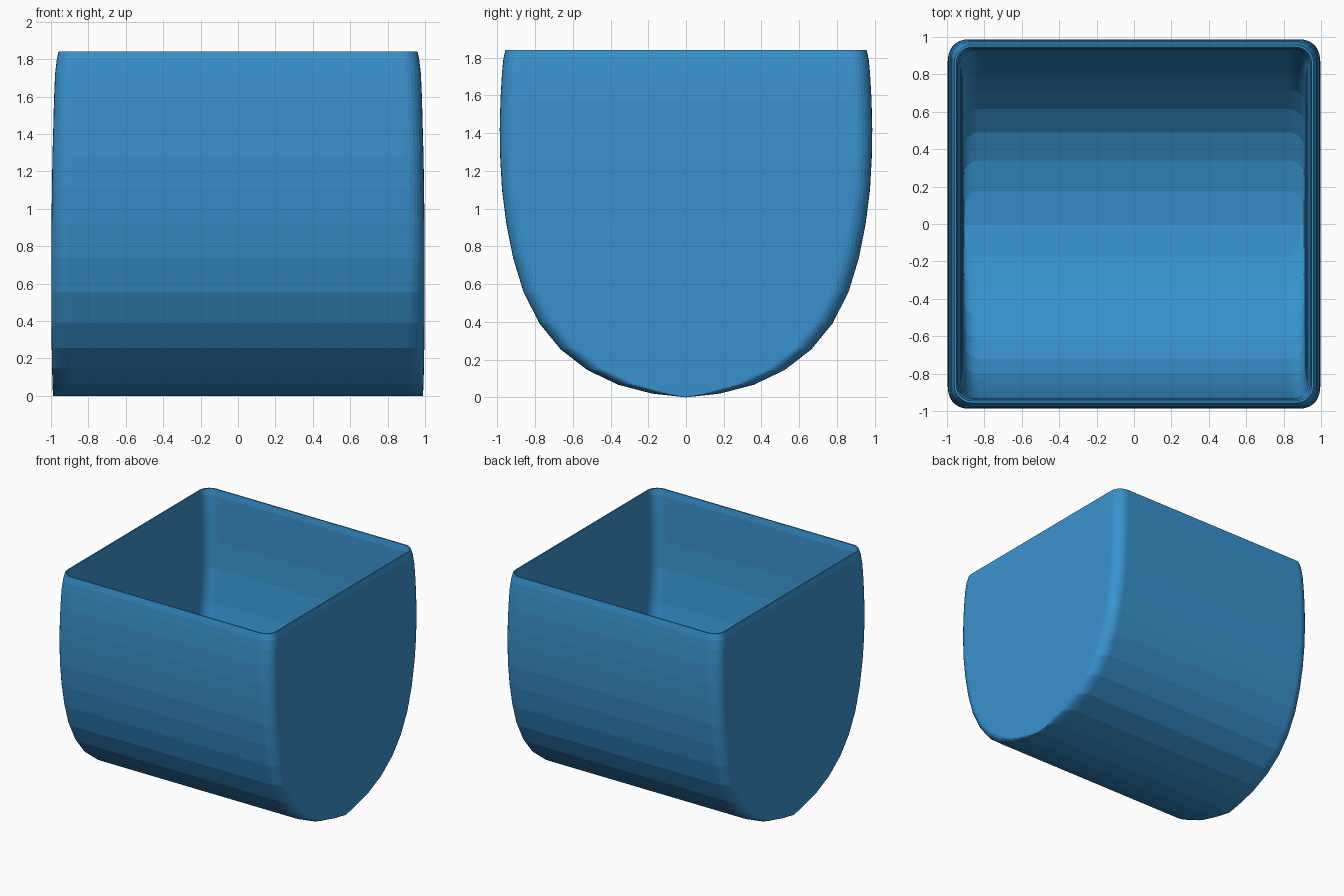
import bpy, bmesh
from math import sin, cos, pi

if "Cube" in bpy.data.objects:
    bpy.data.objects.remove(bpy.data.objects["Cube"])

SEG = 7  # segments per rounded corner

# levels: (half width x, half depth y, height z)
OUTER = [(.99, .18, .02), (.992, .36, .067), (.994, .523, .145), (.996, .665, .255),
         (.997, .775, .39), (.998, .86, .555), (.998, .915, .735), (.997, .952, .92),
         (.995, .975, 1.1), (.992, .985, 1.28), (.988, .987, 1.42), (.984, .983, 1.58),
         (.978, .975, 1.72), (.97, .968, 1.79), (.96, .957, 1.84)]
INNER = [(.95, .946, 1.84), (.942, .938, 1.79), (.932, .934, 1.65), (.925, .93, 1.42),
         (.92, .92, 1.2), (.916, .885, .93), (.915, .85, .755), (.914, .8, .59),
         (.913, .72, .435), (.912, .615, .31), (.911, .49, .21), (.911, .34, .138),
         (.91, .175, .095)]


def ring(bm, hx, hy, z, radius):
    """Rounded rectangle of vertices at height z."""
    r = min(radius, hy * .5)
    verts = []
    for k, (sx, sy) in enumerate([(1, 1), (-1, 1), (-1, -1), (1, -1)]):
        for i in range(SEG + 1):
            a = (k + i / SEG) * pi / 2
            verts.append(bm.verts.new((sx * (hx - r) + r * cos(a),
                                       sy * (hy - r) + r * sin(a), z)))
    return verts


def bridge(bm, a, b):
    n = len(a)
    for i in range(n):
        bm.faces.new((a[i], a[(i + 1) % n], b[(i + 1) % n], b[i]))


bm = bmesh.new()
# keel lines close the round bottom outside and inside
rings = [ring(bm, .988, 0, 0, 0)]
rings += [ring(bm, *lv, .095) for lv in OUTER]
rings += [ring(bm, *lv, .085) for lv in INNER]
rings.append(ring(bm, .91, 0, .078, 0))
for a, b in zip(rings, rings[1:]):
    bridge(bm, a, b)
bmesh.ops.remove_doubles(bm, verts=bm.verts, dist=.0005)
bmesh.ops.recalc_face_normals(bm, faces=bm.faces)

# round-bottomed open bin
mesh = bpy.data.meshes.new("round_bottom_bin")
bm.to_mesh(mesh)
bm.free()
bin_obj = bpy.data.objects.new("round_bottom_bin", mesh)
bpy.context.collection.objects.link(bin_obj)
mat = bpy.data.materials.new("blue_plastic")
mat.diffuse_color = (.04, .29, .62, 1)
mat.use_nodes = True
mat.node_tree.nodes["Principled BSDF"].inputs["Base Color"].default_value = mat.diffuse_color
mesh.materials.append(mat)
